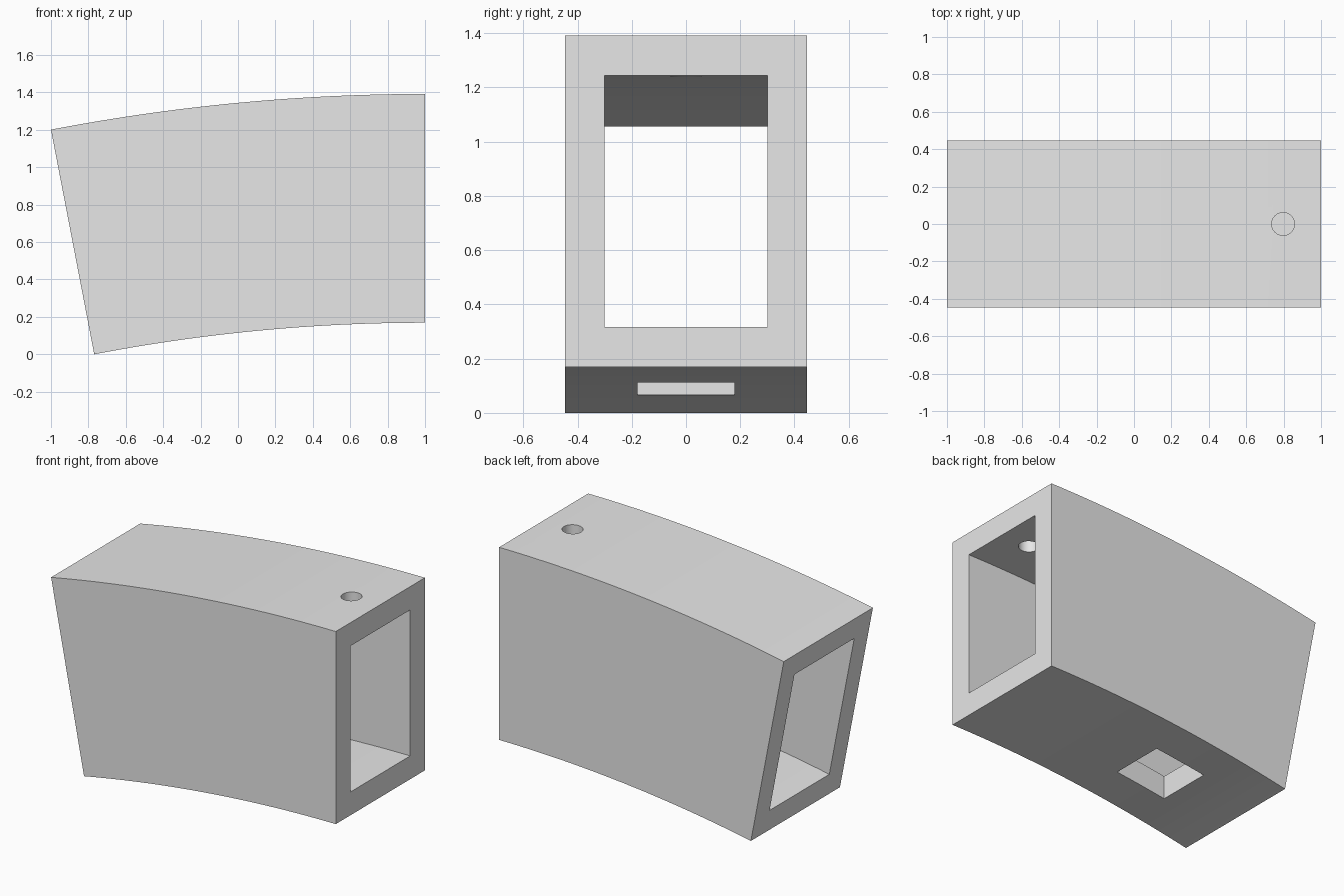
import bpy, bmesh, math

if "Cube" in bpy.data.objects:
    bpy.data.objects.remove(bpy.data.objects["Cube"])

SWEEP = math.radians(10.9)       # angle covered by the curved duct
R_OUT = 2 / math.sin(SWEEP)      # radius of the top surface
R_IN = R_OUT - 1.223             # radius of the bottom surface
WALL = 0.148
HALF = 0.447                     # half of the width
SEGS = 24
CZ = -R_IN * math.cos(SWEEP)     # arc centre height, lowest edge on z = 0

grey = bpy.data.materials.new("light grey")
grey.diffuse_color = (0.8, 0.8, 0.8, 1)
grey.use_nodes = True
grey.node_tree.nodes["Principled BSDF"].inputs["Base Color"].default_value = grey.diffuse_color


def new_object(name, bm):
    bmesh.ops.recalc_face_normals(bm, faces=bm.faces)
    me = bpy.data.meshes.new(name)
    bm.to_mesh(me)
    bm.free()
    ob = bpy.data.objects.new(name, me)
    bpy.context.collection.objects.link(ob)
    me.materials.append(grey)
    return ob


def section(bm, a, r0, r1, w):
    """One rectangular ring of points at sweep angle a."""
    return [bm.verts.new((1 - r * math.sin(a), y, CZ + r * math.cos(a)))
            for r, y in ((r0, -w), (r0, w), (r1, w), (r1, -w))]


# curved duct body: outer skin, inner channel and the two end frames
bm = bmesh.new()
rings = []
for i in range(SEGS + 1):
    a = SWEEP * i / SEGS
    rings.append((section(bm, a, R_IN, R_OUT, HALF),
                  section(bm, a, R_IN + WALL, R_OUT - WALL, 0.3)))
for k in range(4):
    n = (k + 1) % 4
    for p, q in zip(rings, rings[1:]):
        for s in (0, 1):
            bm.faces.new((p[s][k], p[s][n], q[s][n], q[s][k]))
    for o, c in (rings[0], rings[-1]):
        bm.faces.new((o[k], o[n], c[n], c[k]))
duct = new_object("curved_duct", bm)

# round hole through the top wall
bm = bmesh.new()
bmesh.ops.create_cone(bm, cap_ends=True, segments=48, radius1=0.061,
                      radius2=0.061, depth=0.6)
bmesh.ops.translate(bm, verts=bm.verts, vec=(0.797, 0, 1.4))
hole = new_object("hole_cutter", bm)

# square opening through the bottom wall
bm = bmesh.new()
bmesh.ops.create_cube(bm, size=1)
bmesh.ops.scale(bm, verts=bm.verts, vec=(0.356, 0.356, 0.8))
bmesh.ops.translate(bm, verts=bm.verts, vec=(-0.2, 0, 0.1))
slot = new_object("slot_cutter", bm)

for cutter in (hole, slot):
    cutter.hide_render = True
    mod = duct.modifiers.new(cutter.name, "BOOLEAN")
    mod.operation = "DIFFERENCE"
    mod.solver = "EXACT"
    mod.object = cutter

# apply the cuts and remove the cutters
bpy.context.view_layer.update()
dg = bpy.context.evaluated_depsgraph_get()
cut = bpy.data.meshes.new_from_object(duct.evaluated_get(dg))
duct.modifiers.clear()
duct.data = cut
for cutter in (hole, slot):
    bpy.data.objects.remove(cutter)

# smooth curves, sharp corners
bpy.context.view_layer.objects.active = duct
duct.select_set(True)
bpy.ops.object.shade_smooth_by_angle(angle=math.radians(30))
